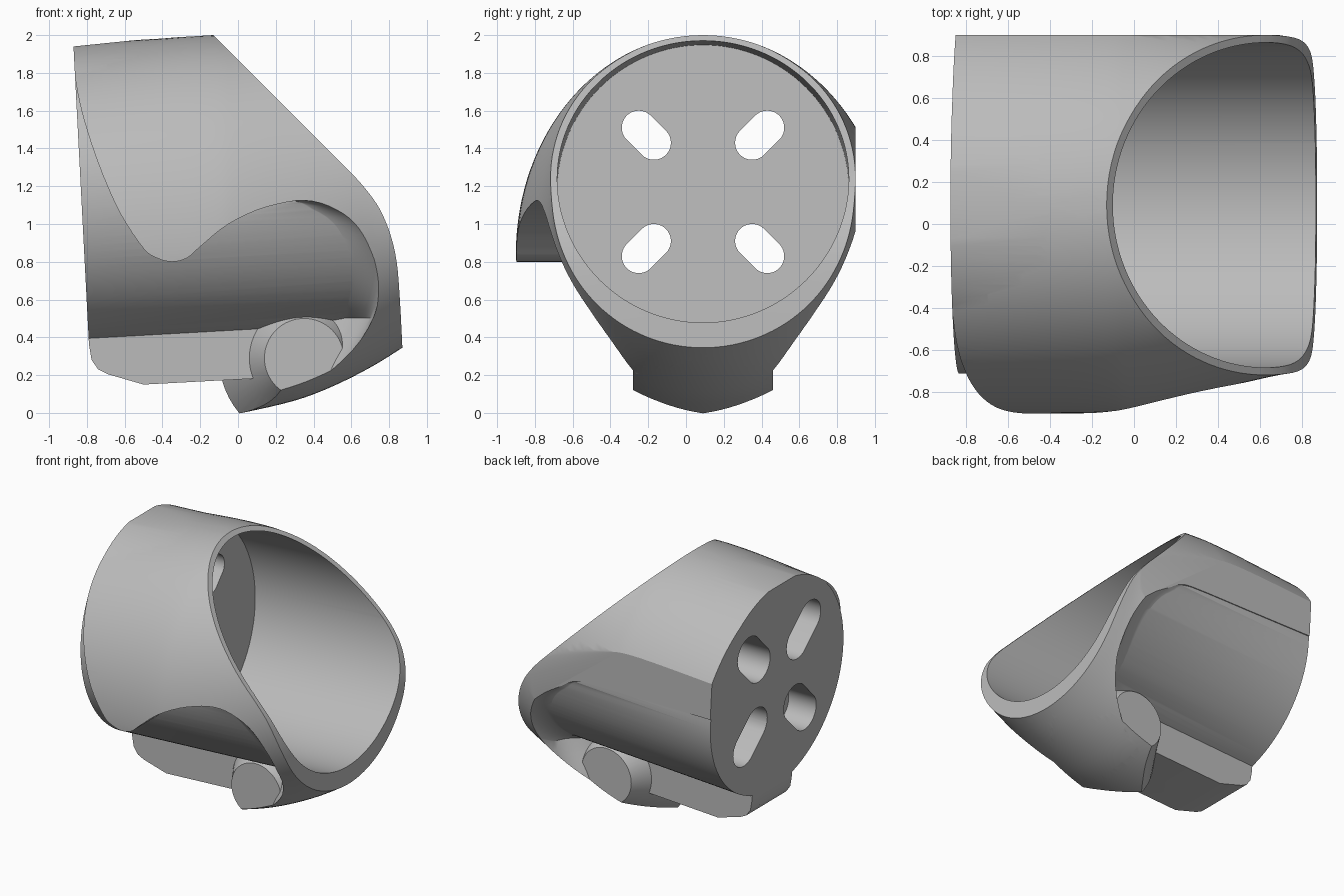
import bpy, bmesh
from math import sin, cos, pi, sqrt, radians
from mathutils import Vector

cube = bpy.data.objects.get("Cube")
if cube:
    bpy.data.objects.remove(cube, do_unlink=True)

MID = 0.09                      # symmetry plane of the housing in y
TILT, AXIS_Z = 0.056, 1.203     # slope of the bore axis, and its height at x = 0
CORE_R, BORE_R = 0.8, 0.772

grey = bpy.data.materials.new("light grey")
grey.use_nodes = True
grey.diffuse_color = (0.5, 0.5, 0.5, 1)
grey.node_tree.nodes["Principled BSDF"].inputs["Base Color"].default_value = (0.5, 0.5, 0.5, 1)


def loft(name, rings):
    """Closed solid skinned through equal-length rings of points."""
    bm = bmesh.new()
    rows = [[bm.verts.new(p) for p in ring] for ring in rings]
    n = len(rows[0])
    for a, b in zip(rows, rows[1:]):
        for i in range(n):
            j = (i + 1) % n
            bm.faces.new((a[i], a[j], b[j], b[i]))
    bm.faces.new(rows[0][::-1])
    bm.faces.new(rows[-1])
    bmesh.ops.recalc_face_normals(bm, faces=bm.faces)
    mesh = bpy.data.meshes.new(name)
    bm.to_mesh(mesh)
    bm.free()
    mesh.materials.append(grey)
    ob = bpy.data.objects.new(name, mesh)
    bpy.context.collection.objects.link(ob)
    return ob


def spline(points, steps):
    """Smooth curve through points of any dimension."""
    pts = [Vector(p) for p in points]
    out = []
    for i in range(len(pts) - 1):
        a, b, c, d = pts[max(i - 1, 0)], pts[i], pts[i + 1], pts[min(i + 2, len(pts) - 1)]
        for k in range(steps):
            t = k / steps
            out.append(b + (c - a) * (t / 2) + (a * 2 - b * 5 + c * 4 - d) * (t * t / 2)
                       + (b * 3 - a - c * 3 + d) * (t ** 3 / 2))
    return out + [pts[-1]]


def combine(target, tool, operation):
    """Apply a boolean and discard the tool."""
    mod = target.modifiers.new("join", 'BOOLEAN')
    mod.operation, mod.object, mod.solver = operation, tool, 'EXACT'
    deps = bpy.context.evaluated_depsgraph_get()
    mesh = bpy.data.meshes.new_from_object(target.evaluated_get(deps))
    target.modifiers.clear()
    target.data = mesh
    bpy.data.objects.remove(tool, do_unlink=True)


def prism(name, outline, y0, y1):
    return loft(name, [[(x, y, z) for x, z in outline] for y in (y0, y1)])


def tube(name, radius, x0, x1, sides=128):
    """Cylinder along the tilted bore axis."""
    axis = Vector((1, 0, TILT)).normalized()
    up = Vector((-axis.z, 0, axis.x))
    rings = []
    for x in (x0, x1):
        c = Vector((x, MID, AXIS_Z + TILT * x))
        rings.append([c + radius * (up * cos(2 * pi * i / sides) + Vector((0, 1, 0)) * sin(2 * pi * i / sides))
                      for i in range(sides)])
    return loft(name, rings)


def slot(radius, a, b, sy, sz, x0, x1):
    """Round-ended slot cutter along a diagonal of the mounting plate."""
    ring = []
    for i in range(48):
        t = 2 * pi * (i + 0.5) / 48 - pi / 4
        r = b if i < 24 else a
        ring.append((MID + sy * (r + radius * cos(t)), 1.17 + sz * (r + radius * sin(t))))
    return loft("slot_cutter", [[(x, y, z) for y, z in ring] for x in (x0, x1)])


# Egg-shaped shell: x, top height, height of widest point, half width, bottom height
stations = spline([
    (-0.95, 1.92, 0.85, 0.99, -0.02),
    (-0.4, 1.982, 0.85, 0.99, -0.02),
    (-0.13, 2.0, 0.86, 0.985, -0.02),
    (0.02, 2.0, 0.88, 0.965, 0.0),
    (0.3, 2.01, 0.95, 0.9, 0.065),
    (0.5, 2.02, 1.02, 0.85, 0.14),
    (0.7, 2.03, 1.1, 0.805, 0.24),
    (0.87, 2.03, 1.13, 0.785, 0.345),
    (0.95, 2.03, 1.14, 0.77, 0.4)], 4)


def shell(name):
    rings = []
    for x, top, mid, half, low in stations:
        ring = []
        for i in range(128):
            t = 2 * pi * i / 128
            rise = top - mid if sin(t) > 0 else mid - low
            ring.append((x, MID + half * cos(t), mid + rise * sin(t)))
        rings.append(ring)
    return loft(name, rings)


body = shell("camera_housing")

# Side recesses, flared where they run into the front flange.
# The front one leaves a hanging lobe, the back one runs straight.
lobe = [(-0.885, 1.95), (-0.85, 1.7), (-0.8, 1.5), (-0.72, 1.27), (-0.62, 1.05),
        (-0.5, 0.87), (-0.43, 0.82), (-0.35, 0.8), (-0.27, 0.82), (-0.2, 0.88),
        (-0.05, 1.0), (0.15, 1.09), (0.38, 1.125), (0.6, 1.08)]
straight = [(-0.9, 1.2), (-0.3, 1.2), (0.2, 1.2), (0.45, 1.18), (0.62, 1.1)]
flange = [(0.73, 0.98), (0.785, 0.82), (0.77, 0.65), (0.69, 0.45), (0.57, 0.24)]
for side, start in ((-1, lobe), (1, straight)):
    recess = [tuple(p) for p in spline(start + flange, 4)]
    recess += [(0.4, -0.1), (-1.1, -0.1), (-1.1, start[0][1])]
    rings = []
    for k in range(-1, 12):
        t = min(max(k, 0) / 10, 1) ** 2
        ring = []
        for x, z in recess:
            inset = 0.28 * min(max((x - 0.2) / 0.4, 0), 1) * (1 - sqrt(1 - (1 - t) ** 2))
            height = z - AXIS_Z - TILT * x
            d = max(0.3, sqrt(max(0, CORE_R ** 2 - height ** 2))) + 0.24 * t - 0.005
            if k == -1:
                d = -0.02
            elif k == 11:
                d = 1.3
            ring.append((x - inset, MID + side * d, z))
        rings.append(ring)
    combine(body, loft("recess_cutter", rings), 'DIFFERENCE')

# Round core around the bore
combine(body, tube("core", CORE_R, -1.0, 1.0), 'UNION')

# Chin with round flat ends, trimmed to the shell
rings = []
for d, r in ((-0.37, 0.21), (-0.24, 0.29), (0, 0.45), (0.24, 0.29), (0.37, 0.21)):
    rings.append([(0.35 + r * cos(2 * pi * i / 64), MID + d, 0.29 + r * sin(2 * pi * i / 64))
                  for i in range(64)])
chin = loft("chin", rings)
combine(chin, shell("trim"), 'INTERSECT')
combine(body, chin, 'UNION')

# Tongue under the core
tongue = [(-0.8, 0.6), (-0.79, 0.37), (-0.775, 0.28), (-0.74, 0.23), (-0.69, 0.205),
          (-0.5, 0.15), (0.15, 0.185), (0.15, 0.6)]
combine(body, prism("tongue", tongue, MID - 0.24, MID + 0.24), 'UNION')

# Trim to the side outline: tilted plate, slanted mouth, rounded brow and flat back
mouth = spline([(0.61, 1.26), (0.68, 1.18), (0.75, 1.08), (0.805, 0.95), (0.84, 0.8),
                (0.857, 0.6), (0.87, 0.35)], 4)
outline = [(-0.871, 1.94), (-0.5, 1.978), (-0.13, 2.0)] + [tuple(p) for p in mouth]
outline += [(0.87, -0.1), (-0.765, -0.1)]
combine(body, prism("outline_trim", outline, -1.2, 0.897), 'INTERSECT')

# Bore behind the mouth, then four stepped slots in the thick plate
combine(body, tube("bore_cutter", BORE_R, -0.46, 1.2), 'DIFFERENCE')
for sy in (-1, 1):
    for sz in (-1, 1):
        combine(body, slot(0.09, 0.26, 0.34, sy, sz, -1.0, -0.3), 'DIFFERENCE')
        combine(body, slot(0.135, 0.235, 0.365, sy, sz, -1.0, -0.58), 'DIFFERENCE')

# Smooth shading with crisp edges
bpy.ops.object.select_all(action='DESELECT')
body.select_set(True)
bpy.context.view_layer.objects.active = body
bpy.ops.object.shade_smooth_by_angle(angle=radians(30))
